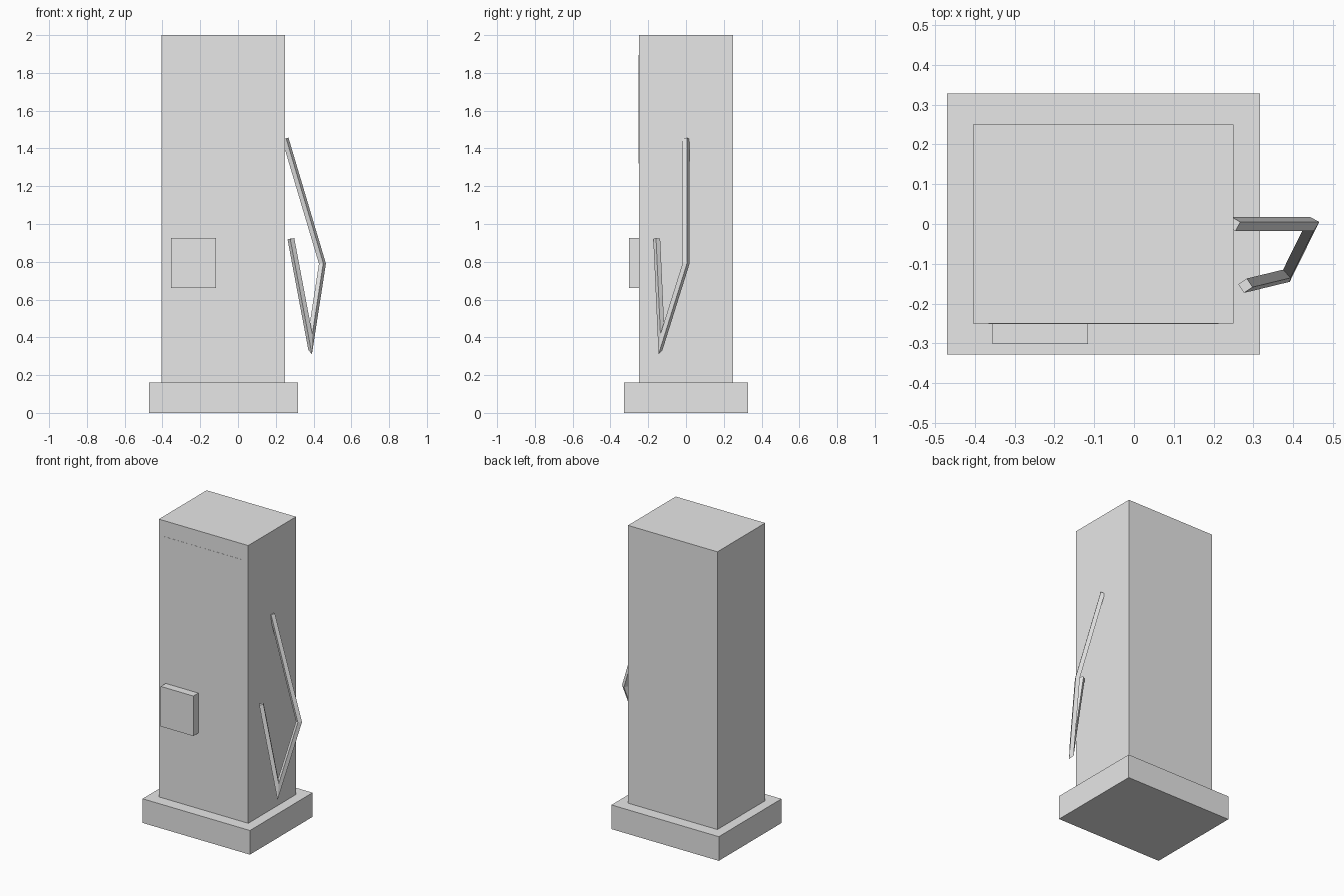
import bpy
import bmesh
import math
from mathutils import Vector

cube = bpy.data.objects.get("Cube")
if cube:
    bpy.data.objects.remove(cube, do_unlink=True)

grey = bpy.data.materials.new("light grey")
grey.use_nodes = True
grey.diffuse_color = (0.8, 0.8, 0.8, 1)
grey.node_tree.nodes["Principled BSDF"].inputs["Base Color"].default_value = (0.8, 0.8, 0.8, 1)


def finish(name, bm):
    bmesh.ops.recalc_face_normals(bm, faces=bm.faces)
    mesh = bpy.data.meshes.new(name)
    bm.to_mesh(mesh)
    bm.free()
    mesh.materials.append(grey)
    obj = bpy.data.objects.new(name, mesh)
    bpy.context.collection.objects.link(obj)
    return obj


def box(name, low, high):
    low, high = Vector(low), Vector(high)
    bm = bmesh.new()
    bmesh.ops.create_cube(bm, size=1)
    bmesh.ops.scale(bm, vec=high - low, verts=bm.verts)
    bmesh.ops.translate(bm, vec=(low + high) / 2, verts=bm.verts)
    return finish(name, bm)


def mitred_tube(name, path, radius, sides, turn):
    """Sweep a polygon along straight segments with mitred corners."""
    pts = [Vector(p) for p in path]
    dirs = [(b - a).normalized() for a, b in zip(pts, pts[1:])]
    v = Vector((0, 1, 0))
    u = v.cross(dirs[0]).normalized()
    angles = [turn + math.tau * i / sides for i in range(sides)]
    ring = [pts[0] + radius * (math.cos(a) * u + math.sin(a) * v) for a in angles]
    bm = bmesh.new()
    rings = [[bm.verts.new(p) for p in ring]]
    for i, d in enumerate(dirs):
        # Slide the ring along the segment onto the plane of the next corner
        normal = (d + dirs[i + 1]).normalized() if i + 1 < len(dirs) else d
        ring = [p + d * ((pts[i + 1] - p).dot(normal) / d.dot(normal)) for p in ring]
        rings.append([bm.verts.new(p) for p in ring])
    for a, b in zip(rings, rings[1:]):
        for i in range(sides):
            j = (i + 1) % sides
            bm.faces.new((a[i], a[j], b[j], b[i]))
    bm.faces.new(rings[0])
    bm.faces.new(rings[-1])
    return finish(name, bm)


# Plinth and cabinet
box("base", (-0.47, -0.328, 0), (0.317, 0.328, 0.16))
box("cabinet", (-0.405, -0.25, 0.16), (0.25, 0.25, 2))

# Front panel details
box("display_panel", (-0.366, -0.251, 1.32), (0.212, -0.249, 1.895))
box("keypad", (-0.355, -0.302, 0.66), (-0.116, -0.25, 0.925))

# Hose hanging from the side
mitred_tube("hose",
            [(0.25, 0, 1.452), (0.447, 0, 0.79), (0.383, -0.13, 0.375), (0.28, -0.155, 0.922)],
            radius=0.0185, sides=4, turn=math.radians(-16))
